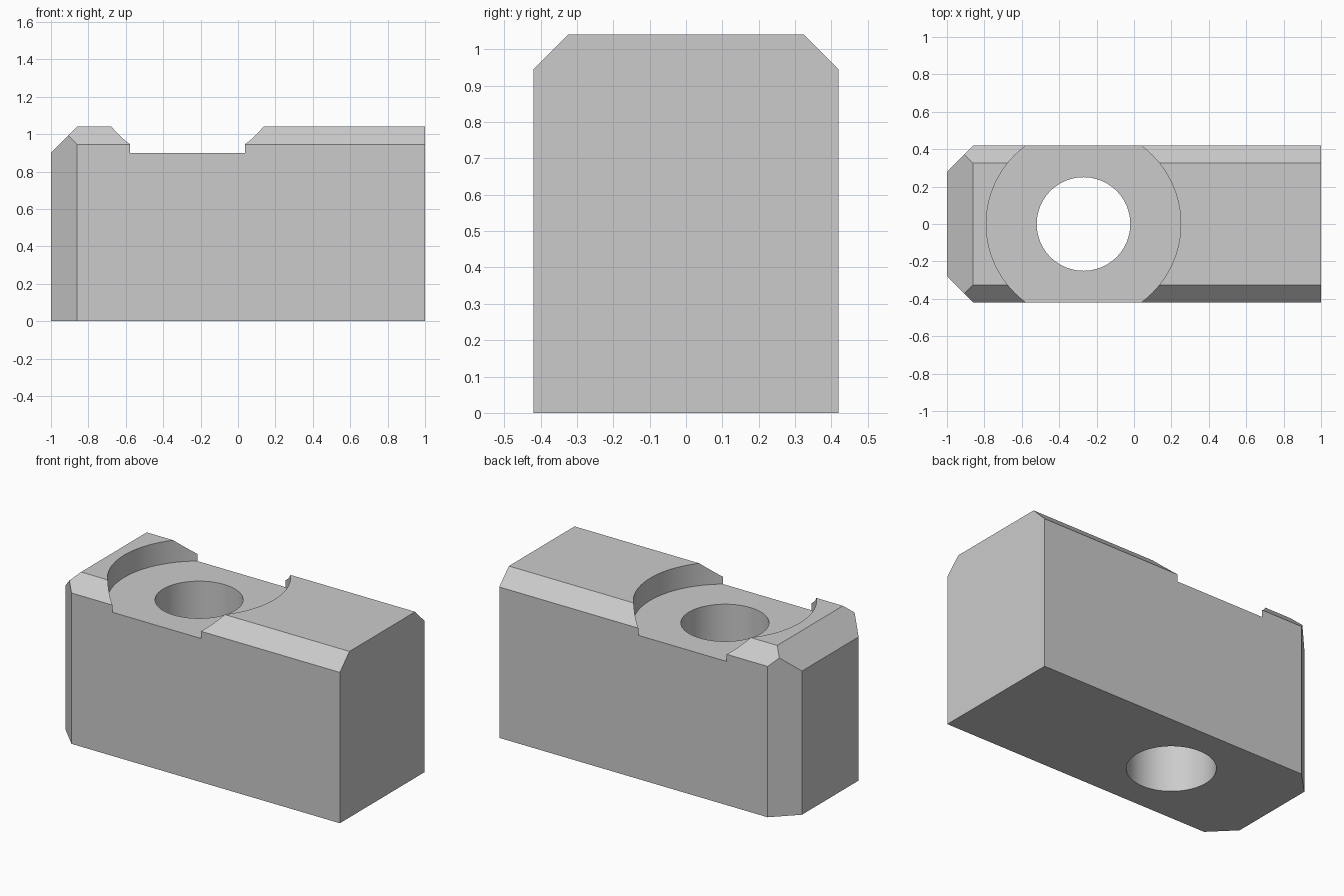
import bpy, bmesh, math
from mathutils import Vector

cube = bpy.data.objects.get("Cube")
if cube:
    bpy.data.objects.remove(cube, do_unlink=True)

HALF_W, HEIGHT = 0.42, 1.04
EDGE, NOSE = 0.095, 0.14        # long top chamfers, end chamfers
BORE_X, SEAT_Z = -0.27, 0.90

grey = bpy.data.materials.new("steel_grey")
grey.use_nodes = True
colour = (0.6, 0.6, 0.6, 1)
grey.diffuse_color = colour
grey.node_tree.nodes["Principled BSDF"].inputs["Base Color"].default_value = colour


def chamfer(bm, point, normal):
    """Slice off everything beyond a plane and cap the cut."""
    geom = bm.verts[:] + bm.edges[:] + bm.faces[:]
    cut = bmesh.ops.bisect_plane(bm, geom=geom, dist=1e-5, plane_co=Vector(point),
                                 plane_no=Vector(normal), clear_outer=True)
    edges = [e for e in cut["geom_cut"] if isinstance(e, bmesh.types.BMEdge)]
    bmesh.ops.edgeloop_fill(bm, edges=edges)


def bore(block, name, radius, z_low, z_high):
    """Cut a round vertical pocket into the block."""
    bpy.ops.mesh.primitive_cylinder_add(vertices=96, radius=radius, depth=z_high - z_low,
                                        location=(BORE_X, 0, (z_low + z_high) / 2))
    cutter = bpy.context.object
    cutter.name = name
    cutter.hide_render = True
    cutter.data.materials.append(grey)
    mod = block.modifiers.new(name, 'BOOLEAN')
    mod.operation, mod.solver, mod.object = 'DIFFERENCE', 'EXACT', cutter
    bpy.context.view_layer.objects.active = block
    bpy.ops.object.modifier_apply(modifier=name)
    bpy.data.objects.remove(cutter, do_unlink=True)


# Block body
bm = bmesh.new()
bmesh.ops.create_cube(bm, size=1)
for v in bm.verts:
    v.co = Vector((v.co.x * 2, v.co.y * 2 * HALF_W, (v.co.z + 0.5) * HEIGHT))

# Chamfers: long top edges, upright nose corners, top nose edge
for side in (-1, 1):
    chamfer(bm, (0, side * HALF_W, HEIGHT - EDGE), (0, side, 1))
    chamfer(bm, (NOSE - 1, side * HALF_W, 0), (-1, side, 0))
chamfer(bm, (NOSE - 1, 0, HEIGHT), (-1, 0, 1))
bmesh.ops.recalc_face_normals(bm, faces=bm.faces)

mesh = bpy.data.meshes.new("clamp_block")
bm.to_mesh(mesh)
bm.free()
mesh.materials.append(grey)
block = bpy.data.objects.new("clamp_block", mesh)
bpy.context.collection.objects.link(block)

# Counterbore and through hole
bore(block, "counterbore", 0.52, SEAT_Z, HEIGHT + 0.2)
bore(block, "through_hole", 0.25, -0.2, HEIGHT + 0.2)

# Smooth round walls, sharp edges elsewhere
bpy.ops.object.select_all(action='DESELECT')
block.select_set(True)
bpy.context.view_layer.objects.active = block
bpy.ops.object.shade_smooth_by_angle(angle=math.radians(30))
